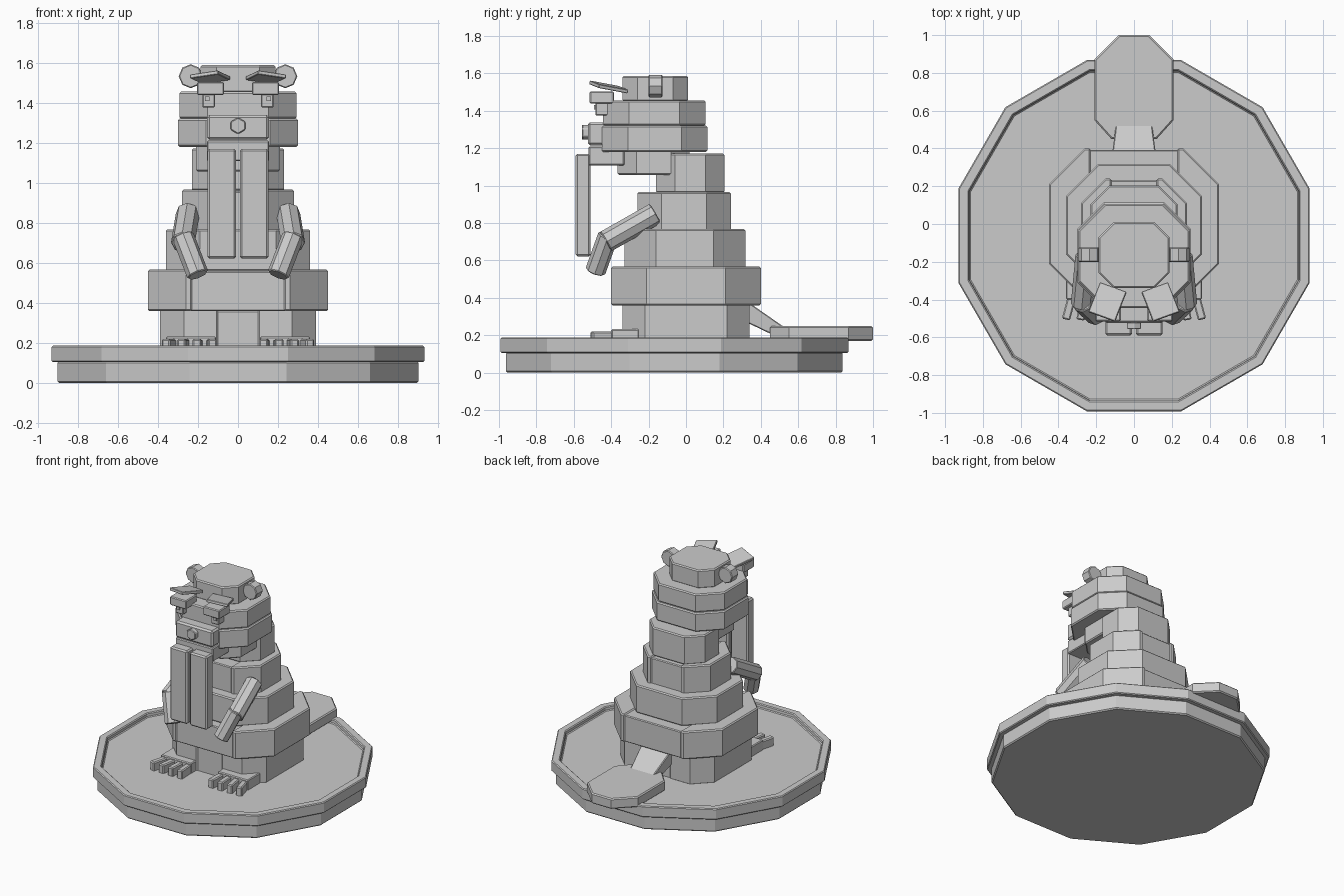
import bpy, bmesh
from math import pi, sin, cos, radians
from mathutils import Vector, Matrix

cube = bpy.data.objects.get("Cube")
if cube:
    bpy.data.objects.remove(cube, do_unlink=True)

stone = bpy.data.materials.new("grey_stone")
stone.use_nodes = True
GREY = (0.6, 0.6, 0.6, 1)
stone.diffuse_color = GREY
stone.node_tree.nodes["Principled BSDF"].inputs["Base Color"].default_value = GREY


def finish(name, bm, bevel=0.008):
    """Turn a bmesh into a flat-shaded object with a narrow edge bevel."""
    bmesh.ops.recalc_face_normals(bm, faces=bm.faces)
    mesh = bpy.data.meshes.new(name)
    bm.to_mesh(mesh)
    bm.free()
    mesh.materials.append(stone)
    ob = bpy.data.objects.new(name, mesh)
    bpy.context.collection.objects.link(ob)
    if bevel:
        mod = ob.modifiers.new("edge", 'BEVEL')
        mod.width = bevel
        mod.segments = 1
        mod.angle_limit = radians(50)
    return ob


def extrude_outline(points, z0, z1):
    bm = bmesh.new()
    low = bm.faces.new([bm.verts.new((x, y, z0)) for x, y in points])
    top = bmesh.ops.extrude_face_region(bm, geom=[low])["geom"]
    for v in top:
        if isinstance(v, bmesh.types.BMVert):
            v.co.z = z1
    bmesh.ops.recalc_face_normals(bm, faces=bm.faces)
    return bm


def octagon(w, y0, y1, c):
    right = [(w - c, y0), (w, y0 + c), (w, y1 - c), (w - c, y1)]
    return right + [(-x, y) for x, y in reversed(right)]


def block(name, w, y0, y1, z0, z1, c):
    return finish(name, extrude_outline(octagon(w, y0, y1, c), z0, z1))


def box(name, x0, x1, y0, y1, z0, z1, bevel=0.006):
    pts = [(x0, y0), (x1, y0), (x1, y1), (x0, y1)]
    return finish(name, extrude_outline(pts, z0, z1), bevel)


def rod(name, a, b, radius, sides, bevel=0.005):
    """Faceted prism running from a to b."""
    a, b = Vector(a), Vector(b)
    turn = (b - a).to_track_quat('Z', 'Y').to_matrix().to_4x4()
    bm = bmesh.new()
    bmesh.ops.create_cone(bm, cap_ends=True, segments=sides, radius1=radius,
                          radius2=radius, depth=(b - a).length,
                          matrix=Matrix.Translation((a + b) / 2) @ turn)
    return finish(name, bm, bevel)


def tier(name, w, y0, y1, z0, z1, c, seam):
    """Body step: two chamfered flanks with a slightly recessed middle."""
    d = 0.008
    box(name + "_middle", -seam - d, seam + d, y0 + d, y1 - d, z0, z1 - d)
    for side, s in (("left", 1), ("right", -1)):
        pts = [(seam, y0), (w - c, y0), (w, y0 + c),
               (w, y1 - c), (w - c, y1), (seam, y1)]
        finish(f"{name}_{side}", extrude_outline([(s * x, y) for x, y in pts], z0, z1))


def dodecagon(apothem):
    r = apothem / cos(pi / 12)
    return [(r * cos(pi / 12 + i * pi / 6), r * sin(pi / 12 + i * pi / 6) - 0.062)
            for i in range(12)]


# Pedestal: plain foot and a rimmed tray above it
finish("pedestal_foot", extrude_outline(dodecagon(0.9), 0, 0.11))
bm = extrude_outline(dodecagon(0.93), 0.105, 0.187)
top = max(bm.faces, key=lambda f: f.calc_center_median().z)
bmesh.ops.inset_individual(bm, faces=[top], thickness=0.056, use_even_offset=True)
bmesh.ops.inset_individual(bm, faces=[top], thickness=0.003, depth=-0.03)
finish("pedestal_tray", bm, 0.006)

# Stepped body
tier("hips", 0.39, -0.34, 0.34, 0.15, 0.37, 0.12, 0.1)
tier("belly", 0.45, -0.4, 0.4, 0.36, 0.567, 0.19, 0.23)
block("waist", 0.36, -0.33, 0.317, 0.56, 0.768, 0.17)
tier("chest", 0.28, -0.26, 0.24, 0.76, 0.966, 0.13, 0.12)
block("shoulders", 0.23, -0.16, 0.205, 0.96, 1.172, 0.1)

# Head
block("throat", 0.21, -0.365, 0.02, 1.057, 1.19, 0.1)
block("head_lower", 0.3, -0.45, 0.115, 1.18, 1.32, 0.14)
block("head_upper", 0.293, -0.445, 0.105, 1.32, 1.455, 0.14)
block("head_cap", 0.187, -0.34, 0.01, 1.45, 1.587, 0.08)
box("muzzle", -0.155, 0.155, -0.525, -0.4, 1.215, 1.338, 0.012)
box("lower_jaw", -0.155, 0.155, -0.52, -0.33, 1.108, 1.21)
rod("nose", (0, -0.5, 1.285), (0, -0.557, 1.285), 0.042, 6)

# Paired parts
for side, s in (("left", 1), ("right", -1)):
    def pair_box(name, x0, x1, *rest):
        return box(f"{side}_{name}", min(s * x0, s * x1), max(s * x0, s * x1), *rest)

    pair_box("tooth", 0.01, 0.152, -0.59, -0.51, 0.622, 1.17, 0.01)
    pair_box("eye_socket", 0.07, 0.205, -0.515, -0.385, 1.438, 1.503)
    pair_box("eye", 0.115, 0.178, -0.485, -0.38, 1.375, 1.45)
    pair_box("pupil", 0.142, 0.165, -0.493, -0.48, 1.408, 1.432, 0)

    brow = box(side + "_brow", -0.075, 0.075, -0.085, 0.085, -0.01, 0.01, 0.003)
    brow.location = (s * 0.14, -0.413, 1.527)
    brow.rotation_euler = (radians(-10), s * radians(8), s * radians(20))

    rod(side + "_ear", (s * 0.236, -0.125, 1.532), (s * 0.236, -0.2, 1.532), 0.06, 8)

    # Bent arm
    elbow = (s * 0.275, -0.43, 0.7)
    rod(side + "_upper_arm", (s * 0.25, -0.165, 0.85), elbow, 0.06, 8)
    rod(side + "_forearm", (s * 0.275, -0.415, 0.735), (s * 0.2, -0.485, 0.54), 0.055, 8)

    # Foot with four fanned toes
    pair_box("foot", 0.11, 0.36, -0.4, -0.25, 0.15, 0.232)
    for i in range(4):
        toe = box(f"{side}_toe_{i + 1}", -0.022, 0.022, -0.13, 0.03, 0.15, 0.22, 0.007)
        toe.location = (s * (0.135 + 0.064 * i), -0.38, 0)
        toe.rotation_euler.z = s * radians(6 * i - 3)

# Tail: sloping root and flat paddle
bm = bmesh.new()
rings = [[bm.verts.new((x * w, y, z)) for x, z in ((-1, z0), (1, z0), (1, z1), (-1, z1))]
         for w, y, z0, z1 in ((0.125, 0.3, 0.28, 0.4), (0.095, 0.53, 0.17, 0.24))]
for ring in rings:
    bm.faces.new(ring)
for i in range(4):
    j = (i + 1) % 4
    bm.faces.new((rings[0][i], rings[0][j], rings[1][j], rings[1][i]))
finish("tail_root", bm, 0.005)
half = [(0.12, 0.45), (0.21, 0.55), (0.21, 0.87), (0.08, 1.0)]
paddle = half + [(-x, y) for x, y in reversed(half)]
finish("tail_paddle", extrude_outline(paddle, 0.17, 0.248))
